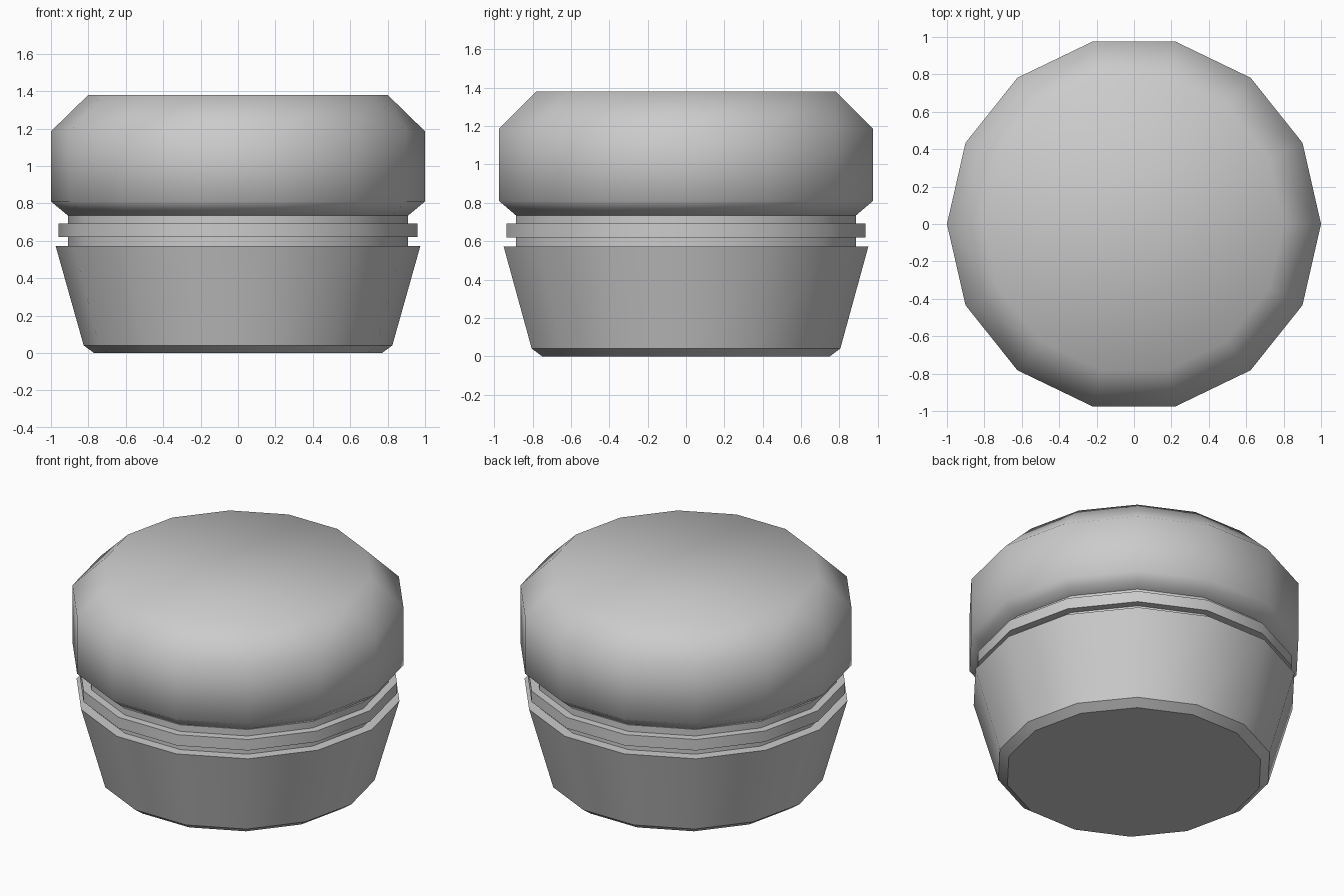
import bpy, bmesh, math

if "Cube" in bpy.data.objects:
    bpy.data.objects.remove(bpy.data.objects["Cube"])

SIDES = 14


def lathe(name, profile, smooth_angle):
    """Revolve (radius, z) points, listed bottom to top, into a closed solid."""
    bm = bmesh.new()
    rings = []
    for r, z in profile:
        rings.append([bm.verts.new((r * math.cos(2 * math.pi * i / SIDES),
                                    r * math.sin(2 * math.pi * i / SIDES), z))
                      for i in range(SIDES)])
    for low, high in zip(rings, rings[1:]):
        for i in range(SIDES):
            j = (i + 1) % SIDES
            bm.faces.new((low[i], low[j], high[j], high[i]))
    bm.faces.new(rings[0][::-1])
    bm.faces.new(rings[-1])
    mesh = bpy.data.meshes.new(name)
    bm.to_mesh(mesh)
    bm.free()
    obj = bpy.data.objects.new(name, mesh)
    bpy.context.collection.objects.link(obj)
    bpy.ops.object.select_all(action='DESELECT')
    bpy.context.view_layer.objects.active = obj
    obj.select_set(True)
    bpy.ops.object.shade_smooth_by_angle(angle=math.radians(smooth_angle))
    return obj


# Tapered jar with a narrow neck and a raised collar ring
lathe("jar_body", [(0.77, 0.0), (0.825, 0.04), (0.975, 0.572), (0.91, 0.572),
                   (0.91, 0.62), (0.96, 0.62), (0.96, 0.692), (0.91, 0.692),
                   (0.91, 0.735)], 35)

# Chamfered lid, with its underside lip meeting the neck
lathe("lid", [(0.91, 0.735), (0.952, 0.77), (1.0, 0.81), (1.0, 1.185),
              (0.8, 1.38)], 60)
